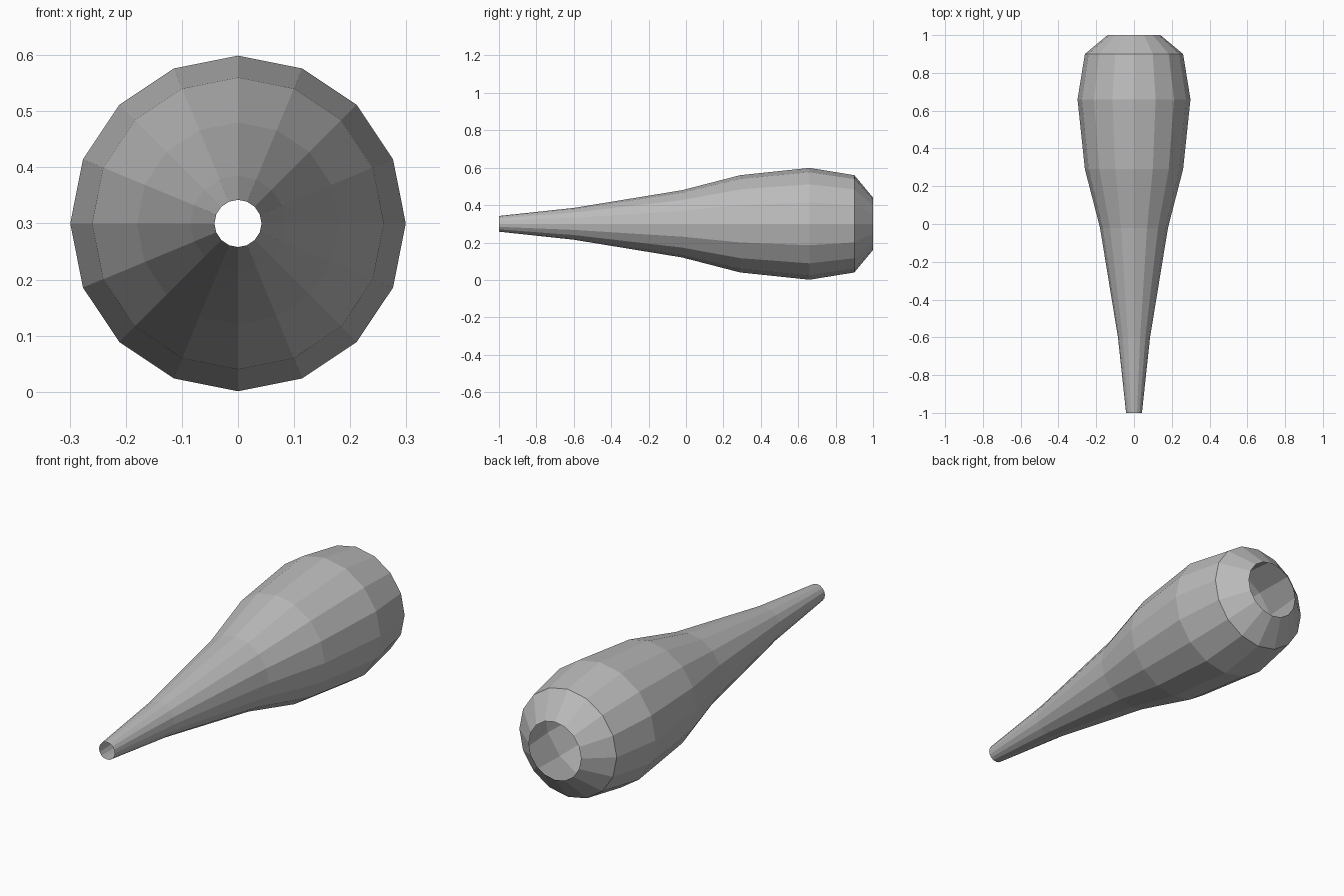
import bpy, bmesh
from math import sin, cos, tau

SIDES = 16
AXIS_HEIGHT = 0.3

# Remove the default cube
cube = bpy.data.objects.get("Cube")
if cube:
    bpy.data.objects.remove(cube, do_unlink=True)


def make_material(name, colour):
    mat = bpy.data.materials.new(name)
    mat.use_nodes = True
    mat.diffuse_color = colour
    mat.node_tree.nodes["Principled BSDF"].inputs["Base Color"].default_value = colour
    return mat


def lathe_along_y(name, profile, material):
    """Open-ended faceted tube from (y, radius) pairs, listed front to back."""
    bm = bmesh.new()
    rings = []
    for y, radius in profile:
        ring = []
        for i in range(SIDES):
            angle = tau * i / SIDES
            ring.append(bm.verts.new((radius * sin(angle), y,
                                      AXIS_HEIGHT + radius * cos(angle))))
        rings.append(ring)
    for front, back in zip(rings, rings[1:]):
        for i in range(SIDES):
            j = (i + 1) % SIDES
            bm.faces.new((front[i], back[i], back[j], front[j]))
    bm.normal_update()
    # Faces point away from the axis
    for face in bm.faces:
        centre = face.calc_center_median()
        if face.normal.x * centre.x + face.normal.z * (centre.z - AXIS_HEIGHT) < 0:
            face.normal_flip()
    mesh = bpy.data.meshes.new(name)
    bm.to_mesh(mesh)
    bm.free()
    mesh.materials.append(material)
    obj = bpy.data.objects.new(name, mesh)
    bpy.context.scene.collection.objects.link(obj)
    return obj


# Hollow tapered body: narrow nozzle, swelling to a bulb with a bevelled rear rim
grey = make_material("plain grey", (0.5, 0.5, 0.5, 1))
body_profile = [(-1, 0.042), (-0.6, 0.085), (-0.02, 0.18), (0.29, 0.26),
                (0.66, 0.299), (0.9, 0.26), (1, 0.14)]
lathe_along_y("tapered_body", body_profile, grey)
